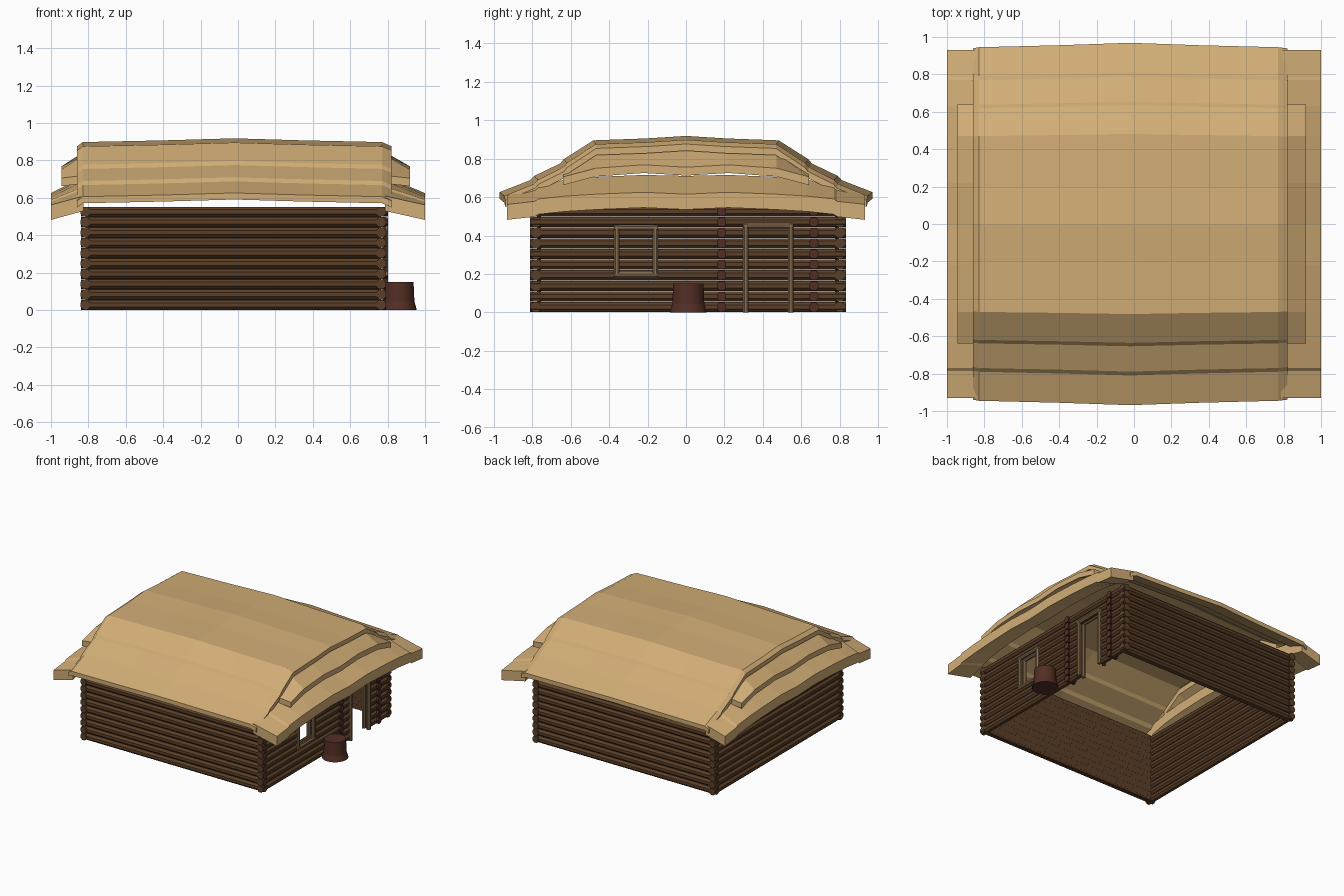
import bpy, bmesh, math
from mathutils import Vector, Matrix

if "Cube" in bpy.data.objects:
    bpy.data.objects.remove(bpy.data.objects["Cube"], do_unlink=True)


def material(name, rgb):
    m = bpy.data.materials.new(name)
    m.use_nodes = True
    m.diffuse_color = (*rgb, 1)
    bsdf = m.node_tree.nodes["Principled BSDF"]
    bsdf.inputs["Base Color"].default_value = (*rgb, 1)
    bsdf.inputs["Roughness"].default_value = 0.9
    return m


THATCH = material("thatch", (0.64, 0.42, 0.18))
LOG = material("brown_log", (0.105, 0.05, 0.021))
RED = material("reddish_wood", (0.085, 0.027, 0.018))
FRAME = material("pale_wood", (0.24, 0.155, 0.08))


def finish(name, bm, mat, smooth=False):
    bmesh.ops.recalc_face_normals(bm, faces=bm.faces)
    mesh = bpy.data.meshes.new(name)
    bm.to_mesh(mesh)
    bm.free()
    mesh.materials.append(mat)
    ob = bpy.data.objects.new(name, mesh)
    bpy.context.collection.objects.link(ob)
    if smooth:
        bpy.ops.object.select_all(action="DESELECT")
        ob.select_set(True)
        bpy.context.view_layer.objects.active = ob
        bpy.ops.object.shade_smooth_by_angle(angle=math.radians(50))
    return ob


def rod(bm, a, b, r, sides=8, r2=None):
    a, b = Vector(a), Vector(b)
    d = b - a
    spin = d.to_track_quat("Z", "Y").to_matrix().to_4x4()
    turn = Matrix.Rotation(math.pi / sides, 4, "Z")
    bmesh.ops.create_cone(bm, cap_ends=True, segments=sides, radius1=r,
                          radius2=r if r2 is None else r2, depth=d.length,
                          matrix=Matrix.Translation((a + b) / 2) @ spin @ turn)


def box(bm, lo, hi):
    lo, hi = Vector(lo), Vector(hi)
    bmesh.ops.create_cube(bm, size=1, matrix=Matrix.Translation((lo + hi) / 2)
                          @ Matrix.Diagonal((*(hi - lo), 1)))


# Log walls
LEFT, RIGHT, FRONT, BACK = -0.815, 0.765, -0.78, 0.8
ROWS, STEP, R = 10, 0.0553, 0.0285
HEIGHTS = [STEP * (i + 0.5) for i in range(ROWS)]
DOOR = (0.31, 0.545, 0.0, 0.45)
WINDOW = (-0.36, -0.16, 0.195, 0.44)

for name, y, inward in (("front_wall", FRONT, 1), ("back_wall", BACK, -1)):
    bm = bmesh.new()
    for z in HEIGHTS:
        rod(bm, (LEFT - 0.025, y, z), (RIGHT + 0.025, y, z), R)
    ys = sorted((y + inward * 0.005, y + inward * 0.026))
    box(bm, (LEFT, ys[0], 0.002), (RIGHT, ys[1], STEP * ROWS - 0.003))
    finish(name, bm, LOG)

for name, x, holes in (("plain_side_wall", LEFT, []),
                       ("door_side_wall", RIGHT, [WINDOW, DOOR])):
    bm = bmesh.new()
    for z in HEIGHTS:
        start = FRONT - 0.032
        for y0, y1, z0, z1 in holes:
            if z0 < z < z1:
                rod(bm, (x, start, z), (x, y0, z), R)
                start = y1
        rod(bm, (x, start, z), (x, BACK + 0.032, z), R)
    finish(name, bm, LOG)

# Ends of the cross logs beside the doorway
for name, y in (("inner_log_ends", 0.185), ("outer_log_ends", 0.665)):
    bm = bmesh.new()
    for z in HEIGHTS:
        rod(bm, (RIGHT - 0.04, y, z), (RIGHT + 0.036, y, z), 0.026)
    finish(name, bm, RED)

# Door and window frames
for name, (y0, y1, z0, z1), sill in (("door_frame", DOOR, False),
                                     ("window_frame", WINDOW, True)):
    bm = bmesh.new()
    for x in (RIGHT - 0.02, RIGHT + 0.022):
        for y in (y0, y1):
            rod(bm, (x, y, z0), (x, y, z1 + 0.01), 0.0155)
        for z in ([z0, z1] if sill else [z1]):
            rod(bm, (x, y0 - 0.014, z), (x, y1 + 0.014, z), 0.0155)
    finish(name, bm, FRAME)

# Chopping stump
bm = bmesh.new()
rod(bm, (0.86, 0.012, 0), (0.86, 0.012, 0.045), 0.098, 16, 0.085)
rod(bm, (0.86, 0.012, 0.045), (0.86, 0.012, 0.15), 0.085, 16, 0.08)
bmesh.ops.remove_doubles(bm, verts=bm.verts, dist=0.001)
finish("stump", bm, RED, True)


# Thatch layers: each row is an x position and half an arch of (y, z) points
def thatch(name, rows, thick):
    bm = bmesh.new()
    loops = []
    for x, half in rows:
        arch = [(-y, z) for y, z in half[:0:-1]] + half
        ring = arch + [(y, z - thick) for y, z in arch[::-1]]
        loops.append([bm.verts.new((x, y, z)) for y, z in ring])
    n = len(loops[0])
    for a, b in zip(loops, loops[1:]):
        for i in range(n):
            j = (i + 1) % n
            bm.faces.new((a[i], a[j], b[j], b[i]))
    for loop in (loops[0], loops[-1]):
        for i in range(n // 2 - 1):
            bm.faces.new((loop[i], loop[i + 1], loop[n - 2 - i], loop[n - 1 - i]))
    finish(name, bm, THATCH)


TOP = [(0, 0.898), (0.2, 0.885), (0.47, 0.875), (0.62, 0.777), (0.638, 0.755),
       (0.77, 0.69), (0.79, 0.668), (0.945, 0.606)]
BULGE = [(-0.86, -0.022), (-0.83, 0), (-0.4, 0.009), (-0.02, 0.02),
         (0.35, 0.009), (0.77, 0), (0.82, -0.022)]
thatch("main_roof", [(x, [(y * (1 + max(b, -0.005) * 1.25), z + b) for y, z in TOP])
                     for x, b in BULGE], 0.035)

UPPER_IN = [(0, 0.845), (0.22, 0.838), (0.47, 0.828), (0.64, 0.72)]
UPPER_OUT = [(0, 0.755), (0.22, 0.768), (0.47, 0.75), (0.64, 0.705)]
LOWER_IN = [(0, 0.71), (0.22, 0.715), (0.47, 0.705), (0.63, 0.69),
            (0.77, 0.66), (0.785, 0.645), (0.93, 0.61)]
LOWER_OUT = [(0, 0.615), (0.22, 0.625), (0.47, 0.615), (0.63, 0.605),
             (0.77, 0.59), (0.785, 0.578), (0.93, 0.562)]
for side, inner, mid, outer in (("left", 0.785, 0.92, 1.0),
                                ("right", -0.825, -0.945, -1.0)):
    thatch(side + "_upper_skirt", [(inner, UPPER_IN), (mid, UPPER_OUT)], 0.043)
    thatch(side + "_lower_skirt", [(inner, LOWER_IN), (outer, LOWER_OUT)], 0.08)
